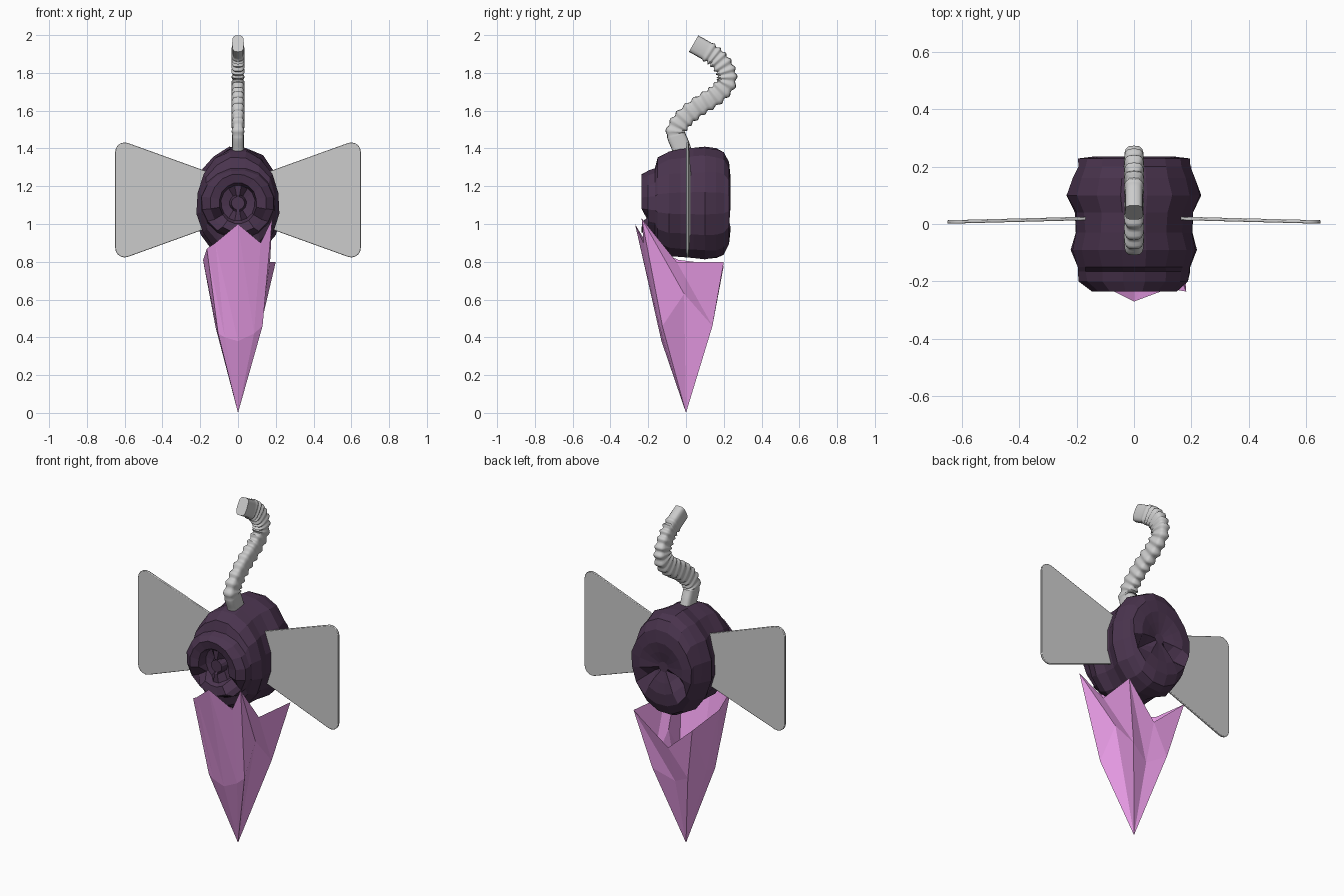
import bpy, bmesh, math, random
from mathutils import Vector

if "Cube" in bpy.data.objects:
    bpy.data.objects.remove(bpy.data.objects["Cube"])

random.seed(4)


def material(name, rgb):
    m = bpy.data.materials.new(name)
    m.diffuse_color = (*rgb, 1)
    m.use_nodes = True
    m.node_tree.nodes["Principled BSDF"].inputs["Base Color"].default_value = m.diffuse_color
    return m


def make(name, verts, faces, mat=None):
    me = bpy.data.meshes.new(name)
    me.from_pydata(verts, [], faces)
    bm = bmesh.new()
    bm.from_mesh(me)
    bmesh.ops.recalc_face_normals(bm, faces=bm.faces)
    bm.to_mesh(me)
    bm.free()
    ob = bpy.data.objects.new(name, me)
    bpy.context.collection.objects.link(ob)
    if mat:
        me.materials.append(mat)
    return ob


def bridge(rings, n):
    # quads between rings of n vertices, plus both end caps
    faces = [(r * n + i, r * n + (i + 1) % n, (r + 1) * n + (i + 1) % n, (r + 1) * n + i)
             for r in range(rings - 1) for i in range(n)]
    faces += [tuple(range(n)), tuple(range((rings - 1) * n, rings * n))]
    return faces


def smooth(ob, angle):
    bpy.ops.object.select_all(action='DESELECT')
    ob.select_set(True)
    bpy.context.view_layer.objects.active = ob
    bpy.ops.object.shade_smooth_by_angle(angle=math.radians(angle))


dark = material("dark_plum", (0.07, 0.035, 0.078))
pink = material("pink", (0.86, 0.35, 0.84))

# Faceted barrel body: (y, half width, half height), lathed about the y axis
profile = [(-0.20, 0.035, 0.035), (-0.16, 0.045, 0.045), (-0.17, 0.09, 0.095),
           (-0.225, 0.10, 0.11), (-0.235, 0.15, 0.155), (-0.20, 0.195, 0.175),
           (-0.165, 0.20, 0.19), (-0.15, 0.20, 0.245), (-0.09, 0.222, 0.282),
           (-0.03, 0.205, 0.289), (0.04, 0.207, 0.295), (0.10, 0.237, 0.302),
           (0.16, 0.217, 0.297), (0.20, 0.20, 0.278), (0.228, 0.197, 0.22),
           (0.235, 0.14, 0.15), (0.225, 0.09, 0.09), (0.21, 0.03, 0.03)]
SEG = 16
verts = []
for k, (y, rx, rz) in enumerate(profile):
    for i in range(SEG):
        a = 2 * math.pi * (i + 0.5) / SEG
        j = 1 + random.uniform(-0.02, 0.015)
        yy = y
        # notches cut into the lower corners of both ends
        if i in (9, 14) and (3 <= k <= 4 or 15 <= k <= 16):
            yy -= math.copysign(0.05, y)
        # wedges joining the front hub to its surrounding ring
        if i in (3, 4, 11, 12) and 1 <= k <= 2:
            yy = -0.205
        verts.append((rx * j * math.cos(a), yy, 1.11 + rz * j * math.sin(a)))
make("body", verts, bridge(len(profile), SEG), dark)

# Folded pointed cone: rim points and matching mid-height points, down to the tip
rim = [(0, -0.27, 1.0), (0.12, -0.225, 0.90), (0.182, -0.235, 1.03), (0.17, -0.05, 0.80),
       (0.20, 0.20, 0.80), (0, 0.165, 0.62), (-0.18, 0.20, 0.78), (-0.185, -0.04, 0.81),
       (-0.165, -0.18, 0.87), (-0.12, -0.21, 0.90)]
mid = [(0, -0.13, 0.38), (0.085, -0.13, 0.42), (0.13, -0.125, 0.46), (0.12, -0.01, 0.63),
       (0.12, 0.14, 0.46), (0, 0.10, 0.40), (-0.11, 0.14, 0.46), (-0.118, -0.02, 0.45),
       (-0.105, -0.12, 0.42), (-0.07, -0.125, 0.40)]
n = len(rim)
faces = []
for i in range(n):
    j = (i + 1) % n
    faces += [(i, n + i, n + j), (i, n + j, j), (n + i, 2 * n, n + j)]
make("folded_cone", rim + mid + [(0, 0, 0.0)], faces, pink)


# Flat trapezoid wing with rounded outer corners, mirrored across x
def corner(cx, cz, a0, a1, r=0.05):
    return [(cx + r * math.cos(math.radians(a0 + (a1 - a0) * t / 5)),
             cz + r * math.sin(math.radians(a0 + (a1 - a0) * t / 5))) for t in range(6)]


outline = ([(0.10, 1.0)] + corner(0.60, 0.873, -108, 0)
           + corner(0.60, 1.382, 0, 108) + [(0.10, 1.255)])
m = len(outline)
wing_verts = []
for side in (-1, 1):
    for x, z in outline:
        y = 0.021 - 0.014 * (x - 0.1) / 0.55
        wing_verts.append((x, y + side * 0.006, z))
wing = make("wings", wing_verts, bridge(2, m))
mir = wing.modifiers.new("mirror", 'MIRROR')
mir.use_axis[0] = True
bev = wing.modifiers.new("bevel", 'BEVEL')
bev.width = 0.003
bev.segments = 2
smooth(wing, 40)

# Curved ribbed tube, swept along a path in the y-z plane
path = [(0.0, 1.33), (-0.028, 1.41), (-0.053, 1.49), (-0.01, 1.56), (0.07, 1.625),
        (0.155, 1.68), (0.212, 1.745), (0.21, 1.81), (0.17, 1.87), (0.122, 1.908),
        (0.04, 1.955)]


def spline(t):
    i = min(int(t), len(path) - 2)
    f = t - i
    p = [Vector(path[max(0, min(len(path) - 1, i + d))]) for d in (-1, 0, 1, 2)]
    return 0.5 * (2 * p[1] + (p[2] - p[0]) * f + (2 * p[0] - 5 * p[1] + 4 * p[2] - p[3]) * f * f
                  + (3 * p[1] - p[0] - 3 * p[2] + p[3]) * f ** 3)


STEPS, SIDES = 120, 16
tube = []
last = len(path) - 1
for s in range(STEPS + 1):
    t = last * s / STEPS
    c = spline(t)
    d = (spline(min(t + 0.02, last)) - spline(max(t - 0.02, 0))).normalized()
    side = Vector((-d.y, d.x))
    rib = 0.12 * math.cos(t * 2 * math.pi * 2) if 1.8 < t < 9.1 else 0.0
    for i in range(SIDES):
        a = 2 * math.pi * i / SIDES
        # rounded-rectangle cross-section
        u = math.copysign(abs(math.cos(a)) ** 0.6, math.cos(a)) * 0.031 * (1 + rib)
        v = math.copysign(abs(math.sin(a)) ** 0.6, math.sin(a)) * 0.05 * (1 + rib)
        tube.append((u, c.x + side.x * v, c.y + side.y * v))
smooth(make("ribbed_tube", tube, bridge(STEPS + 1, SIDES)), 50)
